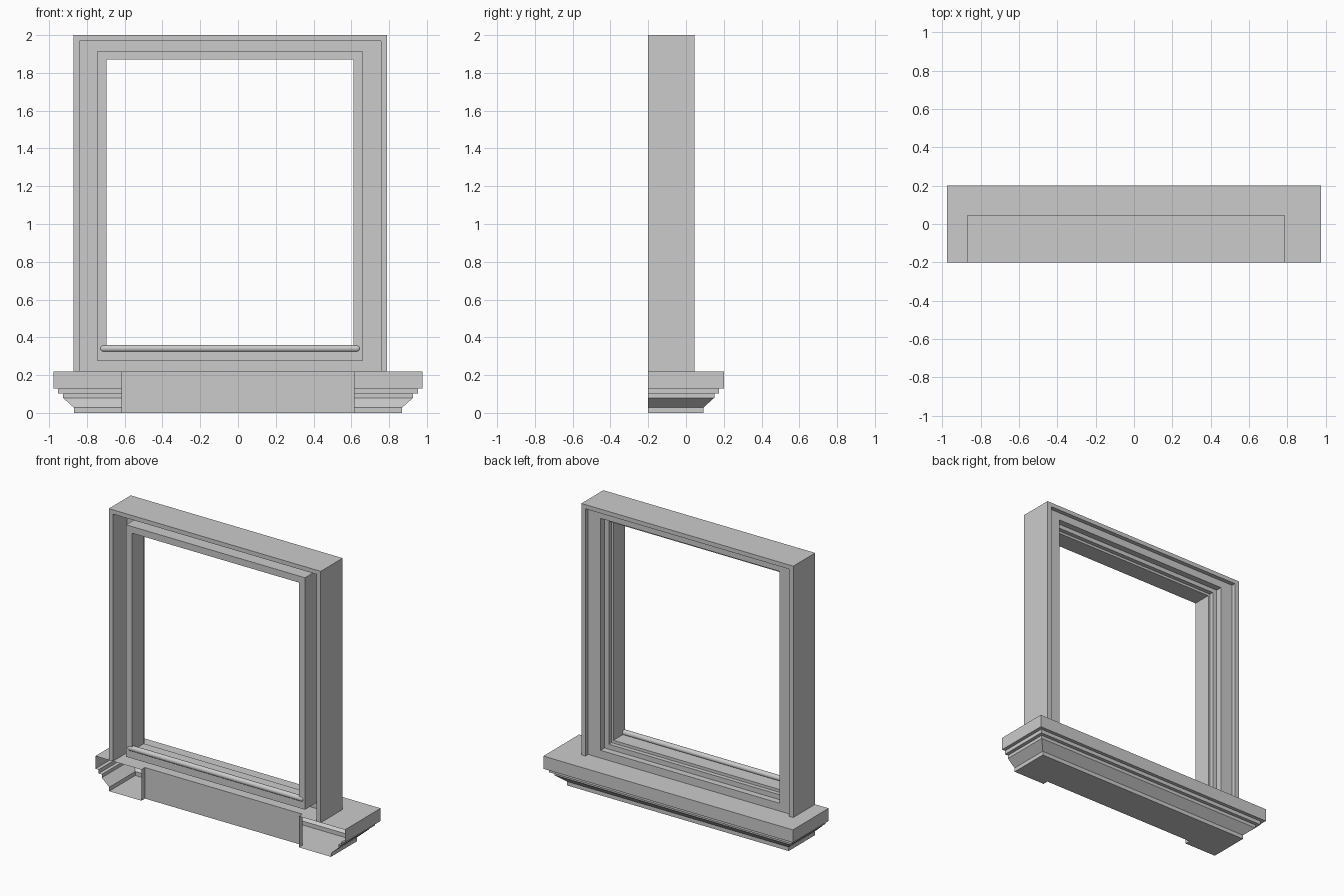
import bpy
import bmesh
import math

cube = bpy.data.objects.get("Cube")
if cube:
    bpy.data.objects.remove(cube, do_unlink=True)

grey = bpy.data.materials.new("plain_grey")
grey.use_nodes = True
TINT = (0.6, 0.6, 0.6, 1.0)
grey.diffuse_color = TINT
grey.node_tree.nodes["Principled BSDF"].inputs["Base Color"].default_value = TINT


def finish(name, bm):
    """Turn a bmesh into a named, coloured object."""
    bmesh.ops.remove_doubles(bm, verts=bm.verts, dist=0.0001)
    bmesh.ops.recalc_face_normals(bm, faces=bm.faces)
    mesh = bpy.data.meshes.new(name)
    bm.to_mesh(mesh)
    bm.free()
    mesh.materials.append(grey)
    obj = bpy.data.objects.new(name, mesh)
    bpy.context.collection.objects.link(obj)
    return obj


# Frame extents and the sill top
LEFT, RIGHT, TOP, SILL = -0.872, 0.788, 2.0, 0.22
FRONT = -0.2


def rect(side, head, base):
    """Corners of a nested opening, inset from the outer frame."""
    return [(LEFT + side, base), (LEFT + side, TOP - head),
            (RIGHT - side, TOP - head), (RIGHT - side, base)]


def ring(name, outer, inner, y0, y1, closed=True):
    """Mitred frame between two rectangles; open ones have no bottom rail."""
    bm = bmesh.new()
    loops = [[bm.verts.new((x, y, z)) for x, z in r]
             for r, y in ((outer, y0), (inner, y0), (inner, y1), (outer, y1))]
    for i in range(4 if closed else 3):
        j = (i + 1) % 4
        for k in range(4):
            a, b = loops[k], loops[(k + 1) % 4]
            bm.faces.new((a[i], a[j], b[j], b[i]))
    if not closed:
        for i in (0, 3):
            bm.faces.new([loop[i] for loop in loops])
    return finish(name, bm)


# Nested frame steps, from the outside in
steps = [rect(0, 0, SILL), rect(0.032, 0.03, SILL), rect(0.129, 0.083, 0.275),
         rect(0.162, 0.113, 0.31), rect(0.177, 0.13, 0.33)]
ring("outer_casing", steps[0], steps[1], FRONT, 0.045, closed=False)
ring("back_panel", steps[1], steps[2], -0.04, 0.015)
ring("sash_frame", steps[2], steps[3], -0.192, -0.03)
ring("sash_stop", steps[3], steps[4], -0.192, -0.06)

# Rounded bead along the bottom of the opening
R, SEG = 0.019, 16
x0, x1 = -0.733, 0.648
bm = bmesh.new()
bmesh.ops.create_uvsphere(bm, u_segments=SEG, v_segments=SEG, radius=R)
for v in bm.verts:
    x, y, z = v.co
    if abs(z) < 0.0001:
        v.co.z = 0.0
# split at the equator and stretch the two halves apart
geom = bm.verts[:] + bm.edges[:] + bm.faces[:]
equator = [e for e in bm.edges if all(abs(v.co.z) < 0.0001 for v in e.verts)]
bmesh.ops.split_edges(bm, edges=equator)
for f in bm.faces:
    f.smooth = True
upper = {v for f in bm.faces if f.calc_center_median().z > 0 for v in f.verts}
rims = []
for v in bm.verts:
    v.co.z += (x1 - R) if v in upper else (x0 + R)
bmesh.ops.bridge_loops(bm, edges=[e for e in bm.edges if e.is_boundary])
for v in bm.verts:
    v.co = (v.co.z, v.co.x - 0.181, v.co.y + 0.341)
for f in bm.faces:
    f.smooth = True
finish("bottom_bead", bm)

# Sill: moulded profile (inset, height) swept round three sides, open at the wall
HALF, BACK = 0.977, 0.2
profile = [(0, SILL), (0, 0.13), (0.025, 0.13), (0.025, 0.103), (0.05, 0.103),
           (0.05, 0.08), (0.108, 0.028), (0.108, 0)]
NICHE, DEPTH = 0.617, -0.16
bm = bmesh.new()
rows = []
for o, z in profile:
    w = HALF - o
    rows.append([bm.verts.new((x, y, z)) for x, y in
                 ((-w, FRONT), (-w, BACK - o), (w, BACK - o), (w, FRONT))])
for a, b in zip(rows, rows[1:]):
    for i in range(3):
        bm.faces.new((a[i], a[i + 1], b[i + 1], b[i]))
# Recessed wall panel in the middle of the sill front
niche = [[bm.verts.new((x, y, z)) for x, y in
          ((NICHE, FRONT), (NICHE, DEPTH), (-NICHE, DEPTH), (-NICHE, FRONT))]
         for z in (SILL, 0)]
for i in range(3):
    bm.faces.new((niche[0][i], niche[0][i + 1], niche[1][i + 1], niche[1][i]))
for row, cut in ((rows[0], niche[0]), (rows[-1], niche[1])):
    bm.faces.new(row + cut)
finish("sill", bm)
